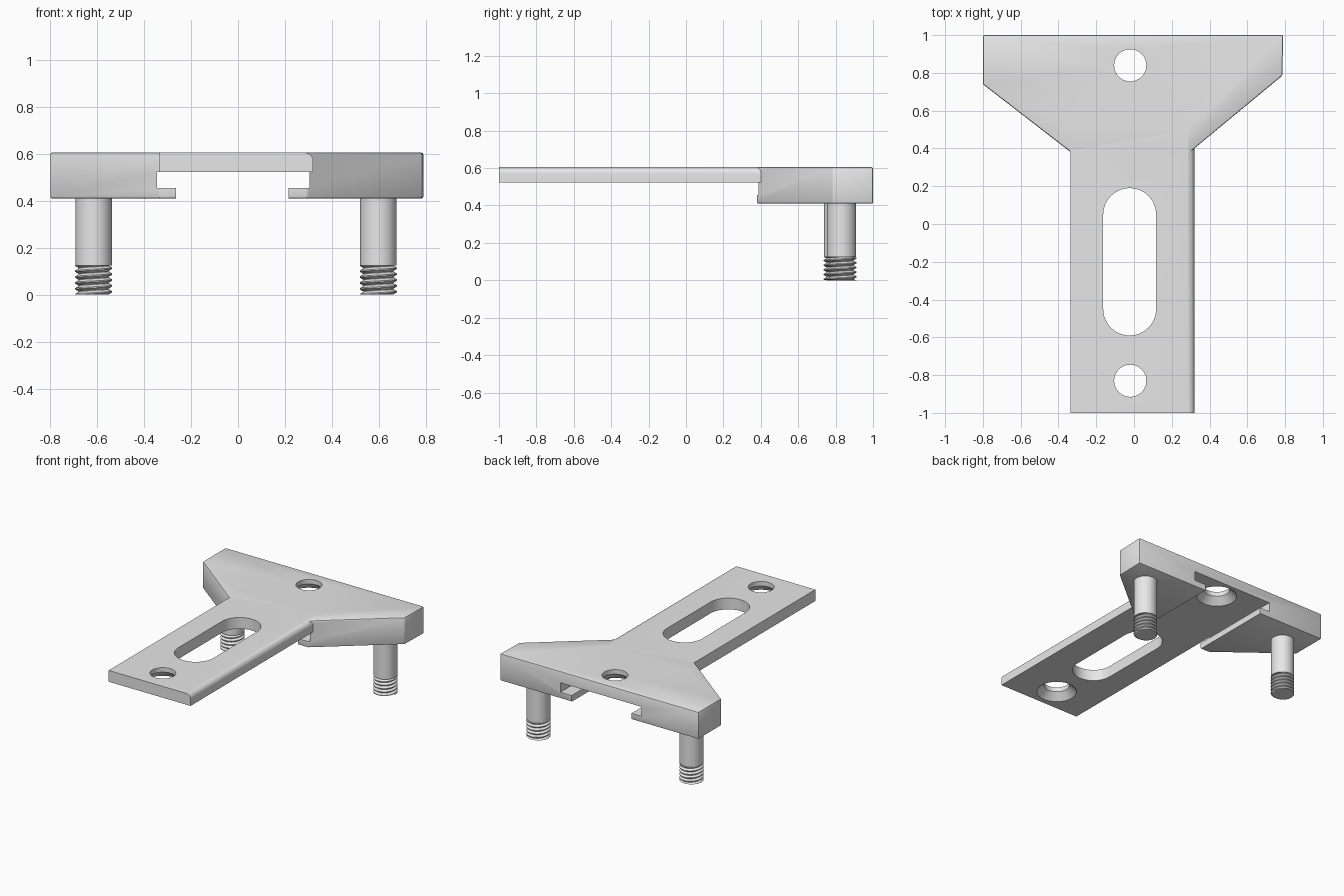
import bpy, bmesh
from math import sin, cos, pi, radians
from mathutils import Vector

cube = bpy.data.objects.get("Cube")
if cube:
    bpy.data.objects.remove(cube, do_unlink=True)

grey = bpy.data.materials.new("light_grey")
grey.use_nodes = True
grey.diffuse_color = (0.8, 0.8, 0.8, 1)
grey.node_tree.nodes["Principled BSDF"].inputs["Base Color"].default_value = (0.8, 0.8, 0.8, 1)

TOP, UNDER, BASE = 0.605, 0.523, 0.41   # plate top, plate underside, head underside
MID = -0.02                             # centre line of the holes


def finish(name, bm):
    bmesh.ops.recalc_face_normals(bm, faces=bm.faces)
    mesh = bpy.data.meshes.new(name)
    bm.to_mesh(mesh)
    bm.free()
    mesh.materials.append(grey)
    obj = bpy.data.objects.new(name, mesh)
    bpy.context.collection.objects.link(obj)
    return obj


def prism(name, points, vector, bevel=0):
    bm = bmesh.new()
    face = bm.faces.new([bm.verts.new(p) for p in points])
    new = bmesh.ops.extrude_face_region(bm, geom=[face], use_keep_orig=True)["geom"]
    moved = [v for v in new if isinstance(v, bmesh.types.BMVert)]
    bmesh.ops.translate(bm, verts=moved, vec=Vector(vector))
    if bevel:
        bmesh.ops.recalc_face_normals(bm, faces=bm.faces)
        bmesh.ops.bevel(bm, geom=bm.edges[:], offset=bevel, segments=2,
                        profile=0.5, affect='EDGES')
    return finish(name, bm)


def box(name, x0, x1, y0, y1, z0, z1):
    return prism(name, [(x0, y0, z0), (x1, y0, z0), (x1, y1, z0), (x0, y1, z0)],
                 (0, 0, z1 - z0))


def lathe(name, profile, x, y, sides=48):
    """Closed solid of revolution from (radius, z) pairs, bottom to top."""
    bm = bmesh.new()
    rings = [[bm.verts.new((x + r * cos(2 * pi * i / sides), y + r * sin(2 * pi * i / sides), z))
              for i in range(sides)] for r, z in profile]
    for low, high in zip(rings, rings[1:]):
        for i in range(sides):
            j = (i + 1) % sides
            bm.faces.new((low[i], low[j], high[j], high[i]))
    bm.faces.new(rings[0])
    bm.faces.new(rings[-1])
    return finish(name, bm)


def combine(target, tool, operation):
    tool.hide_render = True
    mod = target.modifiers.new("boolean", 'BOOLEAN')
    mod.operation, mod.object, mod.solver = operation, tool, 'EXACT'
    bpy.context.view_layer.objects.active = target
    bpy.ops.object.modifier_apply(modifier=mod.name)
    bpy.data.objects.remove(tool, do_unlink=True)


def smooth(obj):
    bpy.ops.object.select_all(action='DESELECT')
    obj.select_set(True)
    bpy.context.view_layer.objects.active = obj
    bpy.ops.object.shade_smooth_by_angle(angle=radians(30))


# Flared head with a T-shaped channel along its underside
outline = [(-0.8, 1), (-0.8, 0.74), (-0.335, 0.38), (0.295, 0.38), (0.785, 0.785), (0.79, 1)]
plate = prism("mounting_plate", [(x, y, BASE) for x, y in outline], (0, 0, TOP - BASE), 0.008)
combine(plate, box("channel", -0.345, 0.305, 0.2, 1.2, 0.455, UNDER), 'DIFFERENCE')
combine(plate, box("channel_mouth", -0.265, 0.215, 0.2, 1.2, 0.3, 0.48), 'DIFFERENCE')

# Long arm with one rounded upper edge
radius = 0.035
section = [(-0.335, UNDER), (0.32, UNDER)]
section += [(0.32 - radius + radius * cos(a * pi / 16), TOP - radius + radius * sin(a * pi / 16))
            for a in range(9)]
section.append((-0.335, TOP))
arm = prism("arm", [(x, -1, z) for x, z in section], (0, 1.5, 0))
combine(plate, arm, 'UNION')

# Oblong slot
slot_r = 0.14
oblong = []
for end, start in ((0.05, 0), (-0.45, pi)):
    oblong += [(MID - 0.003 + slot_r * cos(start + pi * i / 24),
                end + slot_r * sin(start + pi * i / 24), 0.48) for i in range(25)]
combine(plate, prism("slot_cutter", oblong, (0, 0, 0.3)), 'DIFFERENCE')

# Screw holes, countersunk from below
for y in (0.84, -0.83):
    sink = [(0.133, 0.5), (0.133, UNDER), (0.085, 0.572), (0.085, 0.7)]
    combine(plate, lathe("hole_cutter", sink, MID, y), 'DIFFERENCE')
smooth(plate)


# Pegs with a helical thread at the foot
def thread(name, x, y, core, crest, height, turns, sides=32):
    pitch = height / turns
    shape = [(0, core), (0.4, crest), (0.6, crest)]
    rows = [(turn + f, r) for turn in range(-1, turns + 1) for f, r in shape]
    bm = bmesh.new()
    columns = []
    for i in range(sides + 1):
        a = 2 * pi * i / sides
        columns.append([bm.verts.new((x + r * cos(a), y + r * sin(a),
                                      min(max(pitch * (k + i / sides), 0), height)))
                        for k, r in rows])
    for left, right in zip(columns, columns[1:]):
        for k in range(len(rows) - 1):
            bm.faces.new((left[k], right[k], right[k + 1], left[k + 1]))
    bmesh.ops.remove_doubles(bm, verts=bm.verts, dist=0.0001)
    return finish(name, bm)


for side, x, y in (("right", -0.615, 0.815), ("left", 0.598, 0.832)):
    peg = [(0.064, 0), (0.064, 0.125), (0.078, 0.125), (0.078, 0.43)]
    smooth(lathe(side + "_peg", peg, x, y))
    smooth(thread(side + "_peg_thread", x, y, 0.063, 0.079, 0.125, 5))
